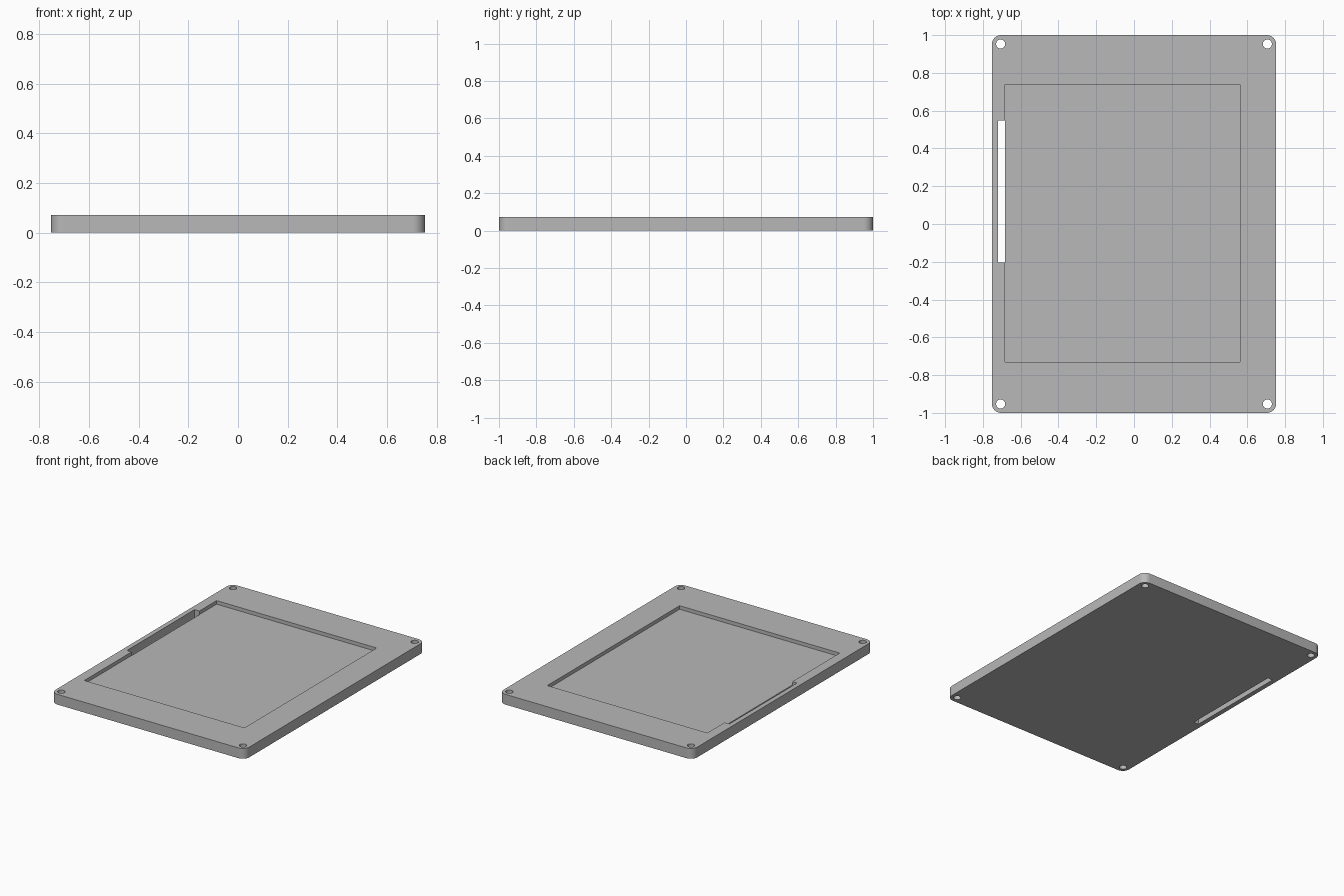
import bpy, bmesh, math

if "Cube" in bpy.data.objects:
    bpy.data.objects.remove(bpy.data.objects["Cube"])

H = 0.072            # plate thickness
POCKET_FLOOR = 0.047
HX, HY, R = 0.753, 1.0, 0.05

grey = bpy.data.materials.new("plain_grey")
grey.diffuse_color = (0.48, 0.48, 0.48, 1)
grey.use_nodes = True
grey.node_tree.nodes["Principled BSDF"].inputs["Base Color"].default_value = grey.diffuse_color


def prism(name, outline, z0, z1):
    """Extrude a closed xy outline from z0 to z1."""
    bm = bmesh.new()
    face = bm.faces.new([bm.verts.new((x, y, z0)) for x, y in outline])
    top = bmesh.ops.extrude_face_region(bm, geom=[face])["geom"]
    for v in top:
        if isinstance(v, bmesh.types.BMVert):
            v.co.z = z1
    bmesh.ops.recalc_face_normals(bm, faces=bm.faces[:])
    mesh = bpy.data.meshes.new(name)
    bm.to_mesh(mesh)
    bm.free()
    mesh.materials.append(grey)
    obj = bpy.data.objects.new(name, mesh)
    bpy.context.collection.objects.link(obj)
    return obj


def rect(x0, x1, y0, y1):
    return [(x0, y0), (x1, y0), (x1, y1), (x0, y1)]


def arc(cx, cy, r, start, sweep, steps):
    return [(cx + r * math.cos(math.radians(start + sweep * i / steps)),
             cy + r * math.sin(math.radians(start + sweep * i / steps)))
            for i in range(steps + 1)]


# Plate with rounded corners
outline = []
for sx, sy, a in ((1, 1, 0), (-1, 1, 90), (-1, -1, 180), (1, -1, 270)):
    outline += arc(sx * (HX - R), sy * (HY - R), R, a, 90, 10)
plate = prism("mounting_plate", outline, 0, H)

# Shallow pocket, through slot beside it, and four corner screw holes
cutters = [
    prism("pocket_cutter", rect(-0.683, 0.561, -0.73, 0.738), POCKET_FLOOR, H + 0.1),
    prism("slot_cutter", rect(-0.72, -0.682, -0.205, 0.547), -0.1, H + 0.1),
]
for sx in (-1, 1):
    for sy in (-1, 1):
        ring = arc(sx * 0.706, sy * 0.953, 0.024, 0, 360, 32)[:-1]
        cutters.append(prism("screw_hole_cutter", ring, -0.1, H + 0.1))

# Apply the cuts and discard the cutters
for c in cutters:
    mod = plate.modifiers.new(c.name, 'BOOLEAN')
    mod.operation = 'DIFFERENCE'
    mod.solver = 'EXACT'
    mod.object = c
bpy.context.view_layer.update()
cut = bpy.data.meshes.new_from_object(
    plate.evaluated_get(bpy.context.evaluated_depsgraph_get()))
plate.modifiers.clear()
plate.data = cut
for c in cutters:
    bpy.data.objects.remove(c)

# Smooth the round corners and holes, keep the other edges crisp
bpy.context.view_layer.objects.active = plate
plate.select_set(True)
bpy.ops.object.shade_smooth_by_angle(angle=math.radians(30))
